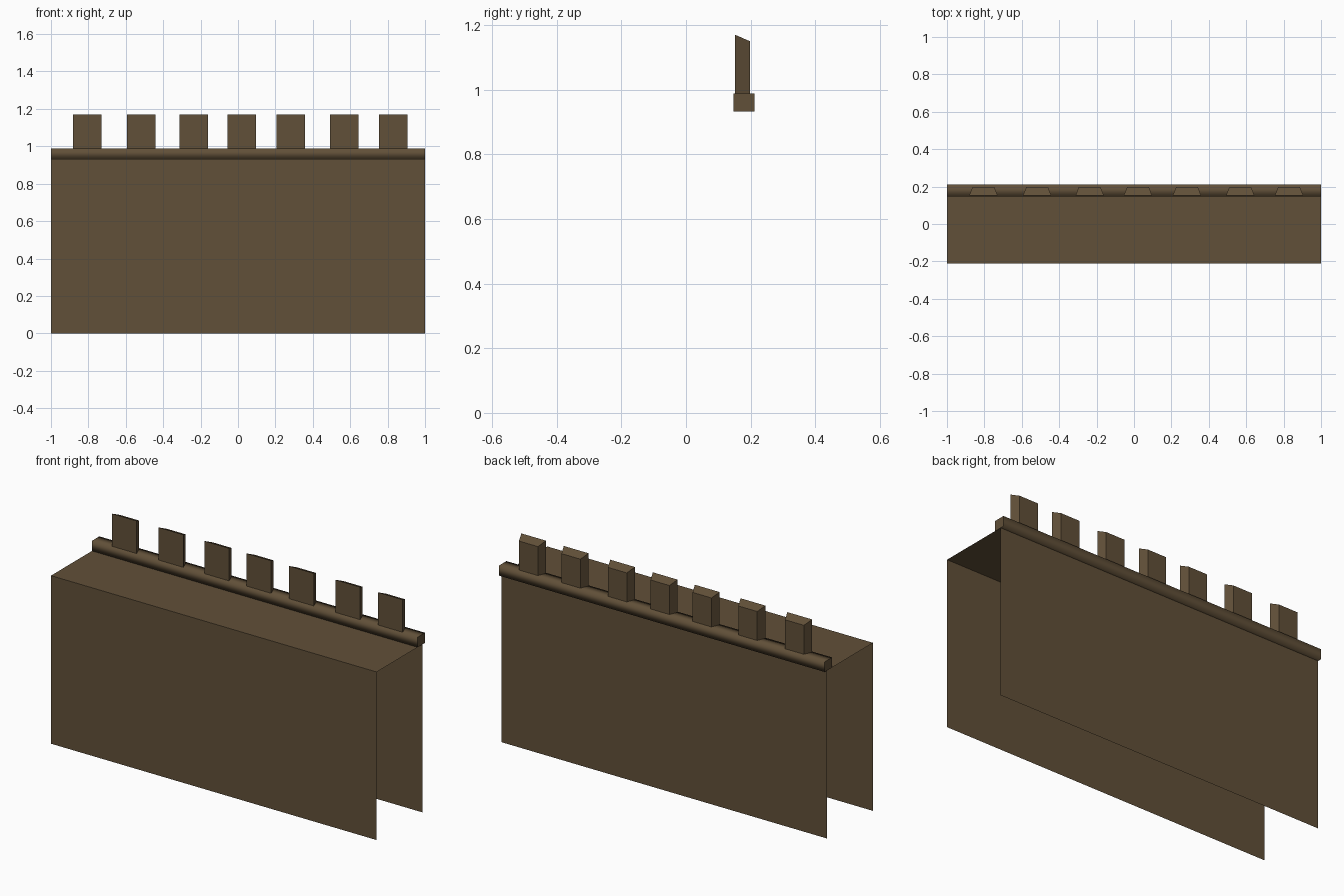
import bpy

if "Cube" in bpy.data.objects:
    bpy.data.objects.remove(bpy.data.objects["Cube"])

brown = bpy.data.materials.new("dark_brown_stone")
brown.diffuse_color = (0.120, 0.080, 0.040, 1)
brown.use_nodes = True
brown.node_tree.nodes["Principled BSDF"].inputs["Base Color"].default_value = brown.diffuse_color


def make(name, verts, faces):
    me = bpy.data.meshes.new(name)
    me.from_pydata(verts, [], faces)
    me.materials.append(brown)
    ob = bpy.data.objects.new(name, me)
    bpy.context.collection.objects.link(ob)
    return ob


FRONT, BACK, TOP = -0.212, 0.19, 0.933
RIDGE_TOP = 0.989

# Wall shell: open profile (front, walkway, back) swept along x, ends and bottom open
profile = [(FRONT, 0), (FRONT, TOP), (BACK, TOP), (BACK, 0)]
verts = [(x, y, z) for x in (-1, 1) for y, z in profile]
make("wall_shell", verts, [(i, i + 4, i + 5, i + 1) for i in range(3)])

# Ledge along the back edge: long sides smooth, ends flat
section = [(0.147, TOP), (0.212, TOP), (0.212, RIDGE_TOP), (0.147, RIDGE_TOP)]
verts = [(x, y, z) for x in (-1, 1) for y, z in section]
sides = [(i, (i + 1) % 4, (i + 1) % 4 + 4, i + 4) for i in range(4)]
ledge = make("ledge", verts, [f[::-1] for f in sides] + [(3, 2, 1, 0), (4, 5, 6, 7)])
for p in ledge.data.polygons:
    p.use_smooth = len({verts[i][0] for i in p.vertices}) > 1
for e in ledge.data.edges:
    if verts[e.vertices[0]][0] == verts[e.vertices[1]][0]:
        e.use_edge_sharp = True

# Merlons: tapered towards the back, tops sloping down to the back
plan = [(-0.076, 0.152), (0.076, 0.152), (0.058, 0.198), (-0.058, 0.198)]
for n, cx in enumerate((-0.805, -0.518, -0.237, 0.021, 0.283, 0.568, 0.829)):
    verts = [(cx + x, y, RIDGE_TOP - 0.004) for x, y in plan]
    verts += [(cx + x, y, 1.170 if y < 0.17 else 1.150) for x, y in plan]
    faces = [(i, (i + 1) % 4, (i + 1) % 4 + 4, i + 4) for i in range(4)]
    make(f"merlon_{n + 1}", verts, faces + [(3, 2, 1, 0), (4, 5, 6, 7)])

# Consistent outward normals on the closed parts
import bmesh
for ob in bpy.context.collection.objects:
    if ob.name != "wall_shell":
        bm = bmesh.new()
        bm.from_mesh(ob.data)
        bmesh.ops.recalc_face_normals(bm, faces=bm.faces)
        bm.to_mesh(ob.data)
        bm.free()
